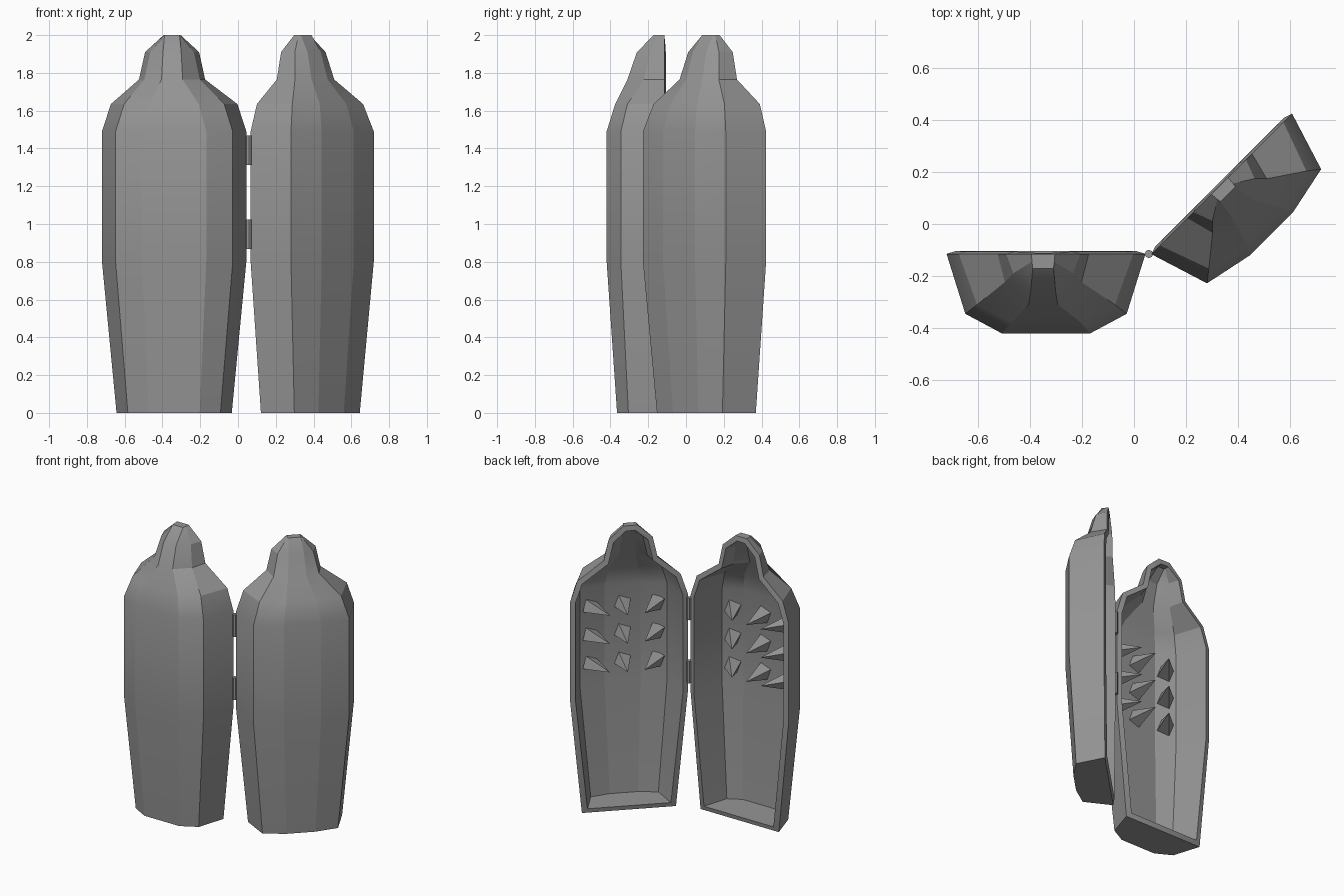
import bpy, bmesh
from math import radians
from mathutils import Matrix, Vector

cube = bpy.data.objects.get("Cube")
if cube:
    bpy.data.objects.remove(cube)

iron = bpy.data.materials.new("iron_grey")
iron.use_nodes = True
iron.diffuse_color = (0.3, 0.3, 0.3, 1)
iron.node_tree.nodes["Principled BSDF"].inputs["Base Color"].default_value = (0.3, 0.3, 0.3, 1)

WALL = 0.035
HEAD_SHIFT = -0.011
NECK = 1.7
# Shared sections: height, rim half width, (corner half width, depth)
SECTIONS = [
    (0.00, 0.305, (0.245, 0.19)),
    (0.80, 0.382, (0.31, 0.23)),
    (1.49, 0.382, (0.31, 0.23)),
    (1.635, 0.335, (0.265, 0.195)),
    (1.765, 0.175, (0.147, 0.108)),
    (1.91, 0.143, (0.115, 0.075)),
    (2.00, 0.045, (0.043, 0.03)),
]
# Outermost facet of each half: (half width, depth) per section
DEEP_FRONT = [(0.135, 0.25), (0.17, 0.305), (0.17, 0.305), (0.13, 0.26),
              (0.056, 0.195), (0.048, 0.145), (0.04, 0.055)]
SHALLOW_FRONT = [(0.095, 0.22), (0.12, 0.27), (0.12, 0.27), (0.1, 0.235),
                 (0.06, 0.145), (0.05, 0.105), (0.04, 0.045)]


def make_object(name, bm, matrix):
    mesh = bpy.data.meshes.new(name)
    bm.normal_update()
    bm.to_mesh(mesh)
    bm.free()
    mesh.materials.append(iron)
    obj = bpy.data.objects.new(name, mesh)
    obj.matrix_world = matrix
    bpy.context.collection.objects.link(obj)
    return obj


# Hollow half body: lofted sections, capped at both ends, thickened inward
def make_shell(name, matrix, fronts):
    bm = bmesh.new()
    rings = []
    for (z, rim, corner), front in zip(SECTIONS, fronts):
        shift = HEAD_SHIFT if z > NECK else 0
        half = [(rim, 0), corner, front]
        outline = [(-x, d) for x, d in half] + [(x, d) for x, d in reversed(half)]
        rings.append([bm.verts.new((x + shift, -d, z)) for x, d in outline])
    for low, high in zip(rings, rings[1:]):
        for i in range(len(low) - 1):
            bm.faces.new((low[i], low[i + 1], high[i + 1], high[i]))
    bm.faces.new(rings[0][::-1])
    bm.faces.new(rings[-1])
    # Upright edges stay crisp, so the body reads as flat staves
    for edge in bm.edges:
        a, b = edge.verts
        if abs(a.co.z - b.co.z) > 0.01:
            edge.smooth = False
    obj = make_object(name, bm, matrix)
    solid = obj.modifiers.new("wall", "SOLIDIFY")
    solid.thickness = WALL
    solid.offset = -1
    solid.use_even_offset = True
    bpy.ops.object.select_all(action="DESELECT")
    obj.select_set(True)
    bpy.context.view_layer.objects.active = obj
    bpy.ops.object.modifier_apply(modifier=solid.name)
    bpy.ops.object.shade_smooth_by_angle(angle=radians(26), keep_sharp_edges=True)


# Three columns of four-sided spikes standing on the inner facets
def make_spikes(name, matrix, middle_depth, side_depth):
    bm = bmesh.new()
    length = 0.2
    for side in (-1, 0, 1):
        depth = side_depth if side else middle_depth
        for z in (0.95, 1.15, 1.35):
            place = (Matrix.Translation(Vector((0.22 * side, -depth, z)))
                     @ Matrix.Rotation(radians(33 * side), 4, "Z")
                     @ Matrix.Rotation(radians(-90), 4, "X")
                     @ Matrix.Translation(Vector((0, 0, length / 2)))
                     @ Matrix.Rotation(radians(25), 4, "Z"))
            bmesh.ops.create_cone(bm, cap_ends=True, segments=4, radius1=0.06,
                                  radius2=0, depth=length, matrix=place)
    make_object(name, bm, matrix)


# The right half stands straight, the left half swings open around the hinges
right = Matrix.Translation((-0.338, -0.115, 0))
left = Matrix.Translation((0.337, 0.154, 0)) @ Matrix.Rotation(radians(45), 4, "Z")
make_shell("right_shell", right, DEEP_FRONT)
make_spikes("right_spikes", right, 0.272, 0.24)
make_shell("left_shell", left, SHALLOW_FRONT)
make_spikes("left_spikes", left, 0.24, 0.22)

# Hinge barrels
for name, z in (("lower_hinge", 0.945), ("upper_hinge", 1.39)):
    bm = bmesh.new()
    bmesh.ops.create_cone(bm, cap_ends=True, segments=8, radius1=0.016, radius2=0.016, depth=0.155)
    make_object(name, bm, Matrix.Translation((0.057, -0.115, z)))
